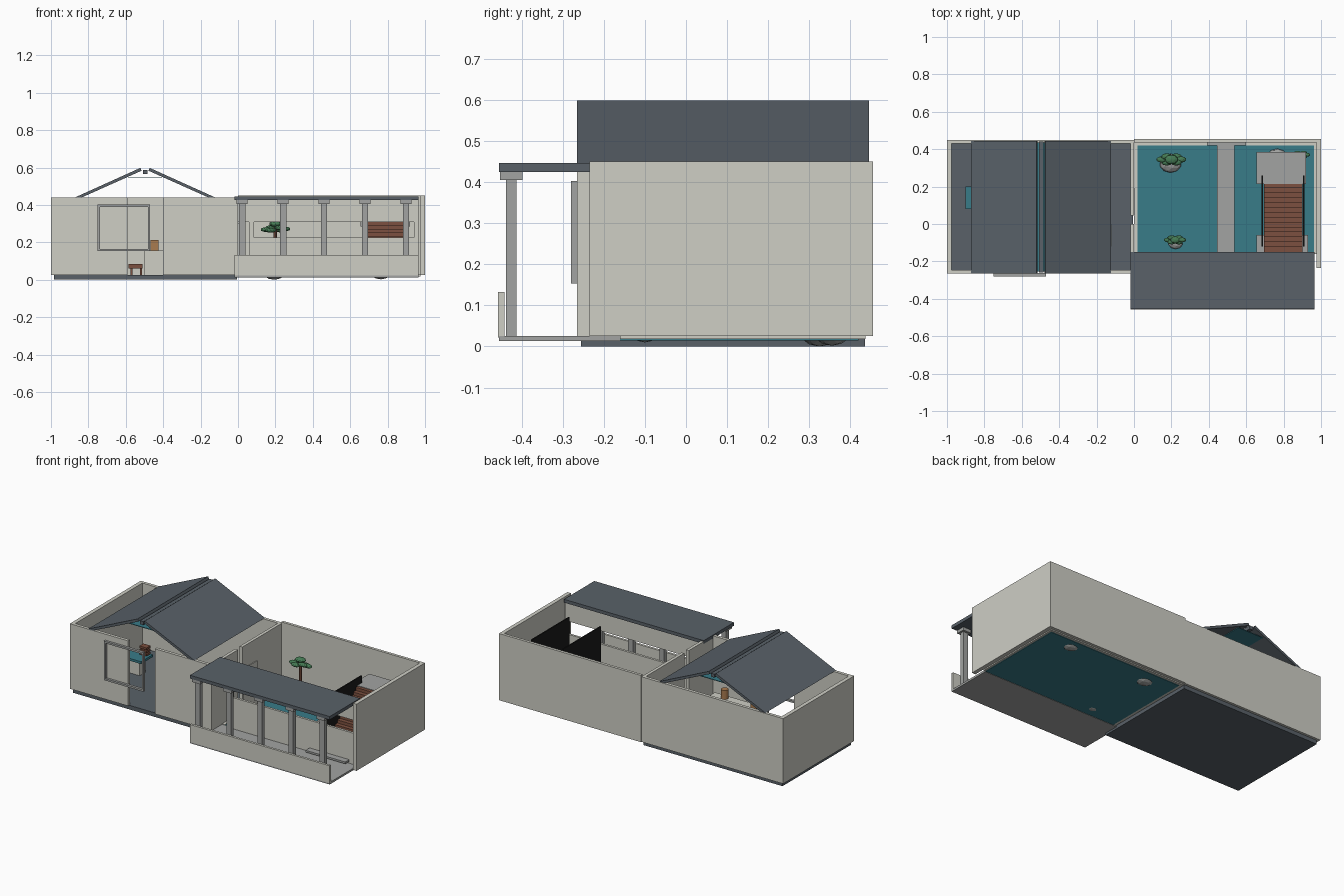
import bpy, bmesh, math, random
from mathutils import Vector

random.seed(4)


def mat(name, rgb):
    m = bpy.data.materials.new(name)
    m.diffuse_color = (*rgb, 1)
    return m


PLASTER = mat("plaster", (0.62, 0.62, 0.56))
SLATE = mat("slate", (0.10, 0.12, 0.14))
WATER = mat("water", (0.04, 0.20, 0.25))
WOOD = mat("wood", (0.20, 0.08, 0.05))
CLAY = mat("clay", (0.40, 0.20, 0.08))
BLACK = mat("black", (0.01, 0.01, 0.01))
LEAF = mat("leaf", (0.06, 0.20, 0.09))
STONE = mat("stone", (0.36, 0.37, 0.36))


def finish(name, bm, material):
    bmesh.ops.recalc_face_normals(bm, faces=bm.faces)
    me = bpy.data.meshes.new(name)
    bm.to_mesh(me)
    bm.free()
    ob = bpy.data.objects.new(name, me)
    bpy.context.collection.objects.link(ob)
    me.materials.append(material)
    return ob


def box(name, x0, x1, y0, y1, z0, z1, material=PLASTER):
    bm = bmesh.new()
    bmesh.ops.create_cube(bm, size=1)
    for v in bm.verts:
        v.co = Vector(((x0 + x1) / 2 + v.co.x * (x1 - x0),
                       (y0 + y1) / 2 + v.co.y * (y1 - y0),
                       (z0 + z1) / 2 + v.co.z * (z1 - z0)))
    return finish(name, bm, material)


def prism(name, pts, depth, material):
    # extrude a closed 3D outline along a vector
    bm = bmesh.new()
    f = bm.faces.new([bm.verts.new(p) for p in pts])
    g = bmesh.ops.extrude_face_region(bm, geom=[f])
    bmesh.ops.translate(bm, vec=depth, verts=[v for v in g["geom"] if isinstance(v, bmesh.types.BMVert)])
    return finish(name, bm, material)


def blob(name, c, r, material):
    # squashed ball for rocks and foliage
    bm = bmesh.new()
    bmesh.ops.create_icosphere(bm, subdivisions=2, radius=1)
    for v in bm.verts:
        v.co = Vector([c[i] + v.co[i] * r[i] for i in range(3)])
    return finish(name, bm, material)


def cylinder(name, x, y, z0, z1, r, material, sides=12):
    pts = [(x + r * math.cos(2 * math.pi * i / sides), y + r * math.sin(2 * math.pi * i / sides), z0)
           for i in range(sides)]
    return prism(name, pts, (0, 0, z1 - z0), material)


# house shell: slab and walls, front entrance is a full-height gap
box("house_floor", -0.985, -0.005, -0.255, 0.435, 0, 0.026, SLATE)
box("house_left_wall", -1, -0.975, -0.265, 0.45, 0.025, 0.44)
box("house_back_wall", -0.975, 0, 0.43, 0.45, 0.025, 0.44)
box("house_front_wall_left", -0.975, -0.59, -0.265, -0.245, 0.025, 0.44)
box("house_front_wall_right", -0.40, 0, -0.265, -0.245, 0.025, 0.44)
box("house_inner_wall_front", -0.02, 0, -0.245, 0.0, 0.025, 0.44)
box("house_inner_wall_back", -0.02, 0, 0.045, 0.43, 0.025, 0.44)
box("doorway_post", -0.012, 0.005, 0.05, 0.19, 0.025, 0.30)

# floating window frame on the front
for n, b in {"left": (-0.75, -0.738, 0.153, 0.402), "right": (-0.482, -0.47, 0.153, 0.402),
             "bottom": (-0.75, -0.47, 0.153, 0.165), "top": (-0.75, -0.47, 0.39, 0.402)}.items():
    box("window_frame_" + n, b[0], b[1], -0.28, -0.263, b[2], b[3], STONE)

# gabled roof with open ridge, beam and skylight glass
RIDGE = -0.497
for side, s in (("left", -1), ("right", 1)):
    prof = [(0.365, 0.437), (0.375, 0.440), (0.025, 0.598), (0.018, 0.583), (0.345, 0.437)]
    prism("roof_" + side, [(RIDGE + s * x, -0.265, z) for x, z in prof], (0, 0.71, 0), SLATE)
box("ridge_beam", RIDGE - 0.012, RIDGE + 0.012, -0.26, 0.44, 0.566, 0.588, SLATE)
box("skylight_glass", RIDGE - 0.09, RIDGE + 0.09, -0.255, 0.435, 0.546, 0.55, WATER)

# house furniture
box("counter", -0.50, -0.12, -0.12, 0.0, 0.025, 0.155)
box("counter_case", -0.468, -0.425, -0.08, -0.04, 0.155, 0.212, CLAY)
cylinder("counter_jar", -0.21, -0.09, 0.155, 0.212, 0.022, CLAY)
box("low_bench", -0.585, -0.51, 0.10, 0.20, 0.06, 0.085, WOOD)
for x in (-0.575, -0.525):
    box("bench_leg", x, x + 0.012, 0.14, 0.16, 0.025, 0.06, WOOD)
box("display_table", -0.90, -0.74, 0.08, 0.20, 0.12, 0.135, WATER)
box("display_table_base", -0.87, -0.77, 0.11, 0.17, 0.025, 0.12)
for i in range(3):
    box("display_slat", -0.80, -0.75, 0.15, 0.19, 0.14 + i * 0.02, 0.153 + i * 0.02, WOOD)

# garden walls and pond
box("garden_right_wall", 0.975, 1, -0.235, 0.455, 0.025, 0.45)
box("garden_back_wall", 0, 0.975, 0.437, 0.455, 0.025, 0.45)
box("pond_water", 0.02, 0.962, -0.16, 0.42, 0.015, 0.027, WATER)
box("pond_rim_back", 0, 0.975, 0.42, 0.437, 0.018, 0.03)
box("pond_rim_left", 0, 0.02, -0.16, 0.42, 0.018, 0.03)
box("pond_rim_right", 0.962, 0.975, -0.16, 0.42, 0.018, 0.03)
box("pond_walkway", 0.445, 0.538, -0.16, 0.425, 0.02, 0.045, STONE)
box("walkway_threshold", 0.39, 0.60, 0.42, 0.436, 0.025, 0.05, STONE)

# covered gallery: floor, parapet, roof, columns
box("gallery_floor", -0.02, 0.965, -0.455, -0.16, 0.013, 0.026, STONE)
box("gallery_parapet", -0.02, 0.965, -0.457, -0.442, 0.022, 0.133)
box("gallery_roof", -0.02, 0.965, -0.455, -0.15, 0.425, 0.446, SLATE)
for i in range(5):
    x = 0.022 + i * 0.219
    box("gallery_column", x - 0.017, x + 0.017, -0.438, -0.412, 0.025, 0.41, STONE)
    box("column_cap", x - 0.029, x + 0.029, -0.452, -0.398, 0.405, 0.425, STONE)

# gallery screen wall with a long viewing slot
box("screen_lower", 0.06, 0.965, -0.175, -0.16, 0.025, 0.225)
box("screen_upper", 0, 0.965, -0.175, -0.16, 0.308, 0.425)
for x in (0.06, 0.94):
    box("screen_post", x, x + 0.025, -0.175, -0.16, 0.22, 0.31)
box("gallery_bench", 0.63, 0.91, -0.22, -0.18, 0.04, 0.052, STONE)

# stair over the pond: treads, side panels, landing
N = 14
for i in range(N):
    y = -0.15 + i * 0.0265
    z = 0.05 + i * 0.0195
    box("stair_tread", 0.695, 0.90, y, y + 0.03, z - 0.012, z + 0.008, WOOD)
for x in (0.683, 0.904):
    outline = [(-0.12, 0.36), (0.26, 0.36), (0.26, 0.23), (-0.12, 0.05)]
    prism("stair_side_panel", [(x, y, z) for y, z in outline], (0.008, 0, 0), BLACK)
box("stair_landing", 0.655, 0.92, 0.215, 0.385, 0.285, 0.315, STONE)
box("landing_pier", 0.70, 0.88, 0.28, 0.37, 0.027, 0.285, STONE)
box("stair_foot", 0.655, 0.93, -0.155, -0.06, 0.02, 0.04, STONE)

# rocks and small trees
for x, y, r in ((0.195, 0.325, 0.06), (0.222, -0.1, 0.04), (0.765, 0.355, 0.056)):
    blob("rock", (x, y, 0.03 + r * 0.1), (r, r * 0.85, r * 0.6), STONE)
for x, y, h, s in ((0.2, 0.345, 0.28, 1.0), (0.22, -0.085, 0.11, 0.75), (0.89, 0.37, 0.2, 0.65)):
    cylinder("tree_trunk", x, y, 0.025, h, 0.009 * s, WOOD, 8)
    for i in range(6):
        a = i * math.pi / 3
        c = (x + 0.05 * s * math.cos(a), y + 0.018 * s * math.sin(a), h + random.uniform(-0.018, 0.022) * s)
        blob("foliage", c, (0.03 * s, 0.017 * s, 0.013 * s), LEAF)
    blob("foliage_top", (x, y, h + 0.018 * s), (0.035 * s, 0.025 * s, 0.015 * s), LEAF)
